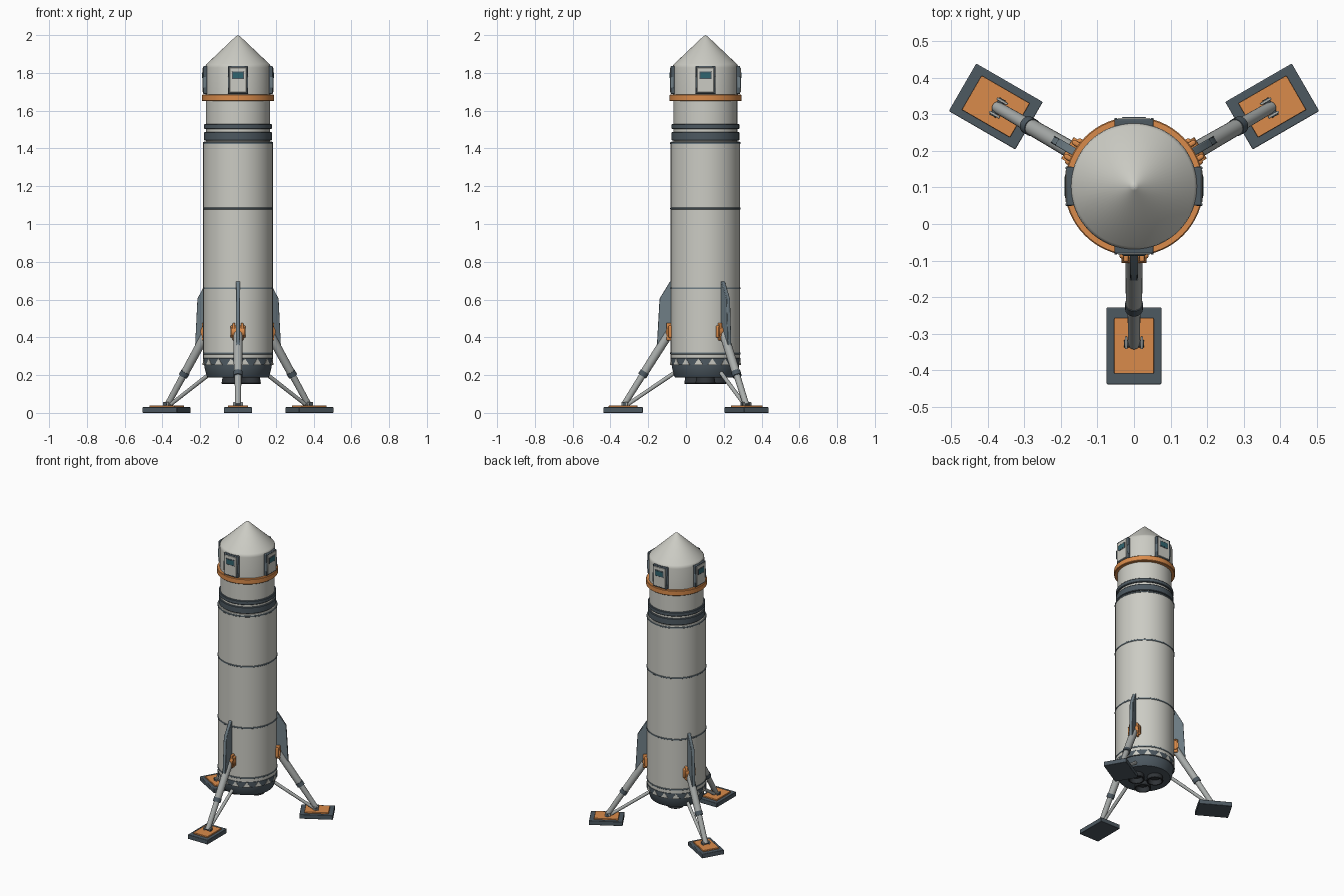
import bpy, bmesh, math
from mathutils import Matrix, Vector

if "Cube" in bpy.data.objects:
    bpy.data.objects.remove(bpy.data.objects["Cube"])

AXIS = Matrix.Translation((0, 0.103, 0))      # rocket axis sits slightly behind the origin
LEG_ANGLES = (-90, 30, 150)


def material(name, rgb):
    m = bpy.data.materials.new(name)
    m.diffuse_color = (*rgb, 1)
    m.use_nodes = True
    m.node_tree.nodes["Principled BSDF"].inputs["Base Color"].default_value = m.diffuse_color
    return m


LIGHT = material("hull_paint", (0.60, 0.60, 0.55))
DARK = material("dark_panel", (0.075, 0.10, 0.12))
STEEL = material("fin_steel", (0.16, 0.21, 0.24))
METAL = material("strut_metal", (0.40, 0.42, 0.41))
ORANGE = material("orange_paint", (0.70, 0.26, 0.07))
GLASS = material("window_glass", (0.03, 0.13, 0.16))
BLACK = material("nozzle_black", (0.03, 0.035, 0.04))


def turn(deg):
    return AXIS @ Matrix.Rotation(math.radians(deg), 4, 'Z')


def finish(bm, name, mat, matrix, bevel=0):
    bmesh.ops.recalc_face_normals(bm, faces=bm.faces)
    me = bpy.data.meshes.new(name)
    bm.to_mesh(me)
    bm.free()
    ob = bpy.data.objects.new(name, me)
    bpy.context.collection.objects.link(ob)
    me.materials.append(mat)
    ob.matrix_world = matrix
    if bevel:
        b = ob.modifiers.new("bevel", 'BEVEL')
        b.width, b.segments = bevel, 2
    bpy.ops.object.select_all(action='DESELECT')
    ob.select_set(True)
    bpy.context.view_layer.objects.active = ob
    bpy.ops.object.shade_smooth_by_angle(angle=math.radians(30))
    return ob


def lathe(name, profile, mat, matrix=AXIS, n=64, closed=False):
    """Revolve (radius, z) points about z."""
    bm = bmesh.new()
    vs = [bm.verts.new((r, 0, z)) for r, z in profile]
    pairs = list(zip(vs, vs[1:])) + ([(vs[-1], vs[0])] if closed else [])
    es = [bm.edges.new(p) for p in pairs]
    bmesh.ops.spin(bm, geom=vs + es, axis=(0, 0, 1), cent=(0, 0, 0),
                   angle=2 * math.pi, steps=n, use_duplicate=False)
    bmesh.ops.remove_doubles(bm, verts=bm.verts, dist=1e-5)
    return finish(bm, name, mat, matrix)


def ring(name, r0, r1, z0, z1, mat, c=0.003):
    return lathe(name, [(r0, z0), (r1 - c, z0), (r1, z0 + c), (r1, z1 - c),
                        (r1 - c, z1), (r0, z1)], mat, closed=True)


def box(name, centre, size, mat, matrix, bevel=0):
    bm = bmesh.new()
    bmesh.ops.create_cube(bm, size=1, matrix=Matrix.Translation(centre) @ Matrix.Diagonal((*size, 1)))
    return finish(bm, name, mat, matrix, bevel)


def rod(name, a, b, r0, r1, mat, matrix, n=20):
    a, b = Vector(a), Vector(b)
    d = b - a
    bm = bmesh.new()
    bmesh.ops.create_cone(bm, cap_ends=True, segments=n, radius1=r0, radius2=r1, depth=d.length,
                          matrix=Matrix.Translation((a + b) / 2) @ d.to_track_quat('Z', 'Y').to_matrix().to_4x4())
    return finish(bm, name, mat, matrix)


def plate(name, pts, thick, mat, matrix, bevel=0):
    """Extrude an (x, z) outline along y, centred."""
    bm = bmesh.new()
    f = bm.faces.new([bm.verts.new((x, -thick / 2, z)) for x, z in pts])
    ext = bmesh.ops.extrude_face_region(bm, geom=[f])
    bmesh.ops.translate(bm, vec=(0, thick, 0),
                        verts=[v for v in ext["geom"] if isinstance(v, bmesh.types.BMVert)])
    return finish(bm, name, mat, matrix, bevel)


# Hull: nose and cabin, neck, main tank
lathe("nose_cabin", [(0, 2.0), (0.012, 1.993), (0.165, 1.848), (0.171, 1.840), (0.173, 1.828),
                     (0.173, 1.67), (0, 1.67)], LIGHT)
lathe("neck", [(0, 1.68), (0.169, 1.68), (0.169, 1.43), (0, 1.43)], LIGHT)
lathe("main_tank", [(0, 1.437), (0.178, 1.437), (0.184, 1.43), (0.184, 0.255), (0, 0.255)], LIGHT)
ring("cabin_collar", 0.16, 0.19, 1.65, 1.686, ORANGE)
ring("upper_neck_band", 0.16, 0.179, 1.503, 1.530, DARK)
ring("lower_neck_band", 0.16, 0.179, 1.443, 1.487, DARK)
for i, z in enumerate((0.315, 0.66, 1.082, 1.428)):
    ring(f"tank_seam_{i}", 0.18, 0.1865, z - 0.005, z + 0.005, STEEL, 0.0015)

# Engine skirt with toothed band
ring("skirt_band", 0.18, 0.1855, 0.253, 0.29, DARK, 0.001)
for i in range(16):
    plate(f"band_tooth_{i}", [(-0.024, 0.254), (0.024, 0.254), (0, 0.289)], 0.003, LIGHT,
          turn(i * 22.5 + 11.25) @ Matrix.Translation((0.1855, 0, 0)) @ Matrix.Rotation(math.pi / 2, 4, 'Z'))
lathe("engine_skirt", [(0, 0.26), (0.180, 0.26), (0.177, 0.24), (0.166, 0.195), (0.160, 0.188),
                       (0, 0.188)], DARK)
for i in range(3):
    lathe(f"engine_nozzle_{i}", [(0, 0.20), (0.046, 0.20), (0.053, 0.157), (0.051, 0.154), (0.044, 0.154),
                                 (0.036, 0.184), (0, 0.186)], BLACK,
          turn(i * 120) @ Matrix.Translation((0.068, 0, 0)), 32)

# Four cabin hatches with windows (local x points outward)
for i in range(4):
    m = turn(i * 90)
    box(f"hatch_frame_{i}", (0.172, 0, 1.762), (0.024, 0.106, 0.148), DARK, m, 0.004)
    box(f"hatch_door_{i}", (0.177, 0, 1.762), (0.020, 0.090, 0.132), LIGHT, m, 0.003)
    box(f"window_frame_{i}", (0.180, 0, 1.787), (0.018, 0.066, 0.042), DARK, m, 0.003)
    box(f"window_pane_{i}", (0.181, 0, 1.787), (0.018, 0.054, 0.030), GLASS, m)
    for s in (-1, 1):
        box(f"hatch_rail_{i}_{s}", (0.178, s * 0.050, 1.75), (0.018, 0.007, 0.06), STEEL, m, 0.002)

# Three landing legs, each built pointing along local x
for i, a in enumerate(LEG_ANGLES):
    m = turn(a)
    plate(f"fin_{i}", [(0.175, 0.70), (0.188, 0.695), (0.243, 0.605), (0.258, 0.34),
                       (0.235, 0.335), (0.175, 0.42)], 0.022, STEEL, m, 0.003)
    rod(f"hip_joint_{i}", (0.178, -0.034, 0.43), (0.178, 0.034, 0.43), 0.032, 0.032, ORANGE, m, 24)
    box(f"hip_mount_{i}", (0.182, 0, 0.43), (0.030, 0.080, 0.065), ORANGE, m, 0.006)
    for s in (-1, 1):
        box(f"hip_clevis_{i}_{s}", (0.192, s * 0.022, 0.43), (0.030, 0.014, 0.092), ORANGE, m, 0.005)
    hip, foot = Vector((0.190, 0, 0.425)), Vector((0.432, 0, 0.042))
    rod(f"leg_sleeve_{i}", hip, hip.lerp(foot, 0.58), 0.024, 0.022, METAL, m)
    rod(f"leg_collar_{i}", hip.lerp(foot, 0.54), hip.lerp(foot, 0.60), 0.0245, 0.0245, DARK, m)
    rod(f"leg_piston_{i}", hip.lerp(foot, 0.55), foot, 0.018, 0.016, METAL, m)
    rod(f"brace_strut_{i}", (0.150, 0, 0.222), (0.410, 0, 0.046), 0.011, 0.010, METAL, m, 14)
    rod(f"ankle_pin_{i}", (0.430, -0.027, 0.046), (0.430, 0.027, 0.046), 0.010, 0.010, DARK, m, 14)
    for s in (-1, 1):
        box(f"ankle_lug_{i}_{s}", (0.428, s * 0.021, 0.045), (0.034, 0.007, 0.024), METAL, m, 0.002)
    box(f"foot_pad_{i}", (0.436, 0, 0.015), (0.210, 0.150, 0.030), DARK, m, 0.003)
    box(f"foot_plate_{i}", (0.436, 0, 0.033), (0.152, 0.108, 0.012), ORANGE, m, 0.002)
